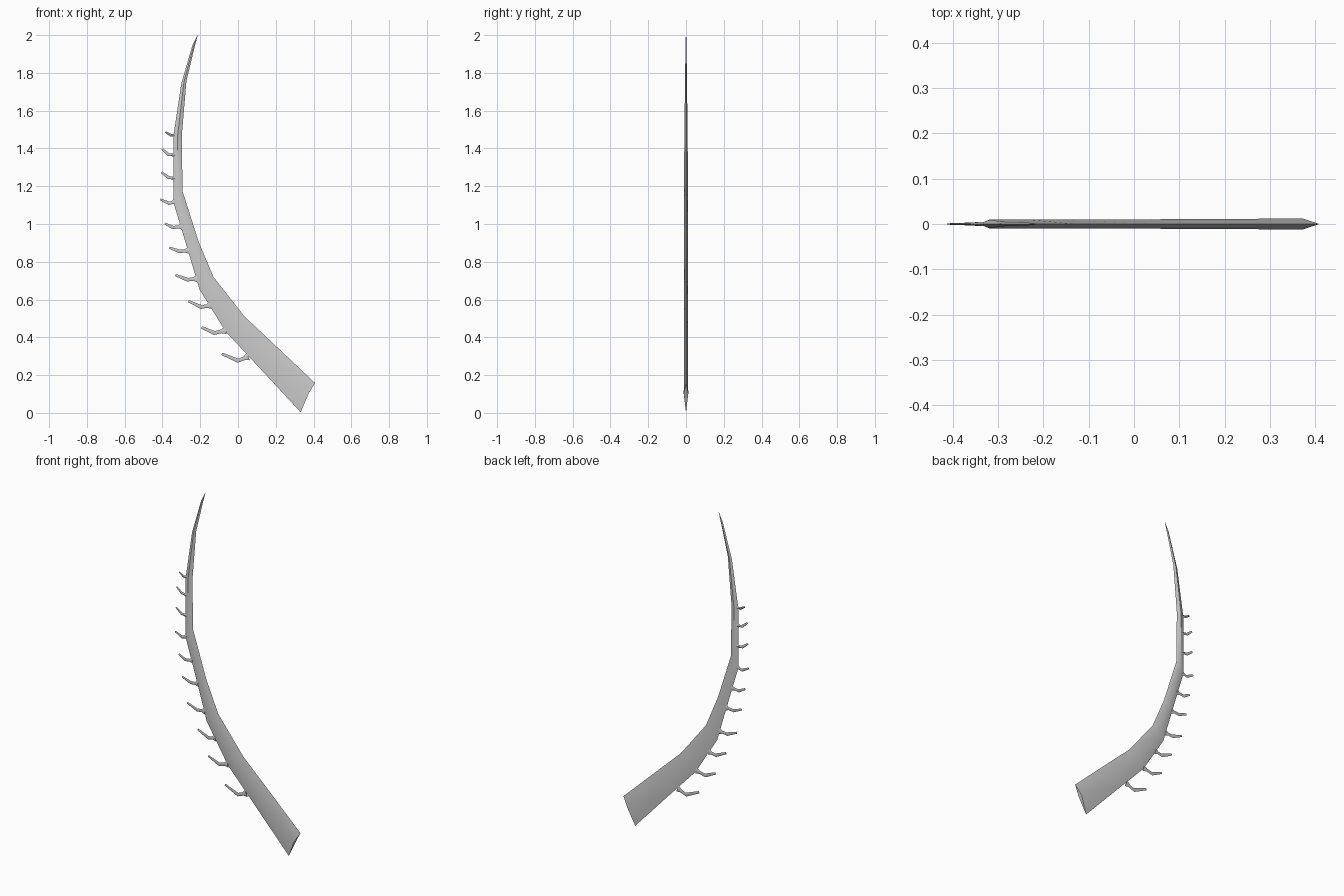
import bpy, math
from mathutils import Vector

if "Cube" in bpy.data.objects:
    bpy.data.objects.remove(bpy.data.objects["Cube"])


def loft(name, rows):
    """Skin lens-shaped sections; each row is (edge a, ridge, edge b, half thickness) in x/z."""
    verts, faces = [], []
    for a, m, b, t in rows:
        verts += [(a[0], 0, a[1]), (m[0], -t, m[1]), (b[0], 0, b[1]), (m[0], t, m[1])]
    for r in range(len(rows) - 1):
        for i in range(4):
            j = (i + 1) % 4
            faces.append((r * 4 + i, r * 4 + j, r * 4 + 4 + j, r * 4 + 4 + i))
    n = len(verts)
    faces += [(3, 2, 1, 0), (n - 4, n - 3, n - 2, n - 1)]
    mesh = bpy.data.meshes.new(name)
    mesh.from_pydata(verts, [], faces)
    mesh.validate()
    obj = bpy.data.objects.new(name, mesh)
    bpy.context.collection.objects.link(obj)
    bpy.ops.object.select_all(action='DESELECT')
    bpy.context.view_layer.objects.active = obj
    obj.select_set(True)
    bpy.ops.object.mode_set(mode='EDIT')
    bpy.ops.mesh.select_all(action='SELECT')
    bpy.ops.mesh.normals_make_consistent(inside=False)
    bpy.ops.object.mode_set(mode='OBJECT')
    bpy.ops.object.shade_smooth_by_angle(angle=math.radians(40))
    return obj


# Curved shaft: barbed edge, plain edge, half thickness
shaft = [
    ((.332, .003), (.408, .158), .012),
    ((.077, .278), (.20, .355), .011),
    ((-.065, .43), (.035, .51), .010),
    ((-.204, .654), (-.13, .72), .010),
    ((-.265, .86), (-.208, .905), .010),
    ((-.342, 1.115), (-.294, 1.175), .010),
    ((-.342, 1.465), (-.297, 1.475), .009),
    ((-.300, 1.745), (-.273, 1.757), .005),
    ((-.240, 1.95), (-.229, 1.94), .003),
    ((-.215, 2.0), (-.213, 1.999), .001),
]
rows = []
for i, (a, b, t) in enumerate(shaft):
    mid = (.373, .10) if i == 0 else ((a[0] + b[0]) / 2, (a[1] + b[1]) / 2)
    rows.append((a, mid, b, t))
loft("feather_shaft", rows)

# Barbs: root, bend and tip, shrinking toward the top
barbs = [
    ((.055, .298), (.000, .276), (-.085, .313)),
    ((-.065, .437), (-.125, .423), (-.193, .453)),
    ((-.148, .57), (-.193, .560), (-.262, .591)),
    ((-.217, .710), (-.268, .705), (-.331, .730)),
    ((-.260, .860), (-.310, .855), (-.363, .875)),
    ((-.297, .987), (-.345, .981), (-.387, 1.003)),
    ((-.336, 1.118), (-.365, 1.109), (-.411, 1.131)),
    ((-.334, 1.242), (-.368, 1.246), (-.405, 1.274)),
    ((-.334, 1.364), (-.368, 1.368), (-.401, 1.397)),
    ((-.334, 1.470), (-.355, 1.470), (-.384, 1.487)),
]
for i, pts in enumerate(barbs):
    root, bend, tip = map(Vector, pts)
    s = 1 - .035 * i
    neck = root.lerp(bend, .4)
    path = [root, neck, bend, tip]
    widths = [.042 * s, .020 * s, .022 * s, .013 * s]
    depths = [.005, .004, .003, .0015]
    rows = []
    for k, p in enumerate(path):
        d = (path[min(k + 1, 3)] - path[max(k - 1, 0)]).normalized()
        side = Vector((-d.y, d.x)) * widths[k] / 2
        rows.append((p + side, p, p - side, depths[k]))
    loft(f"barb_{i + 1}", rows)
